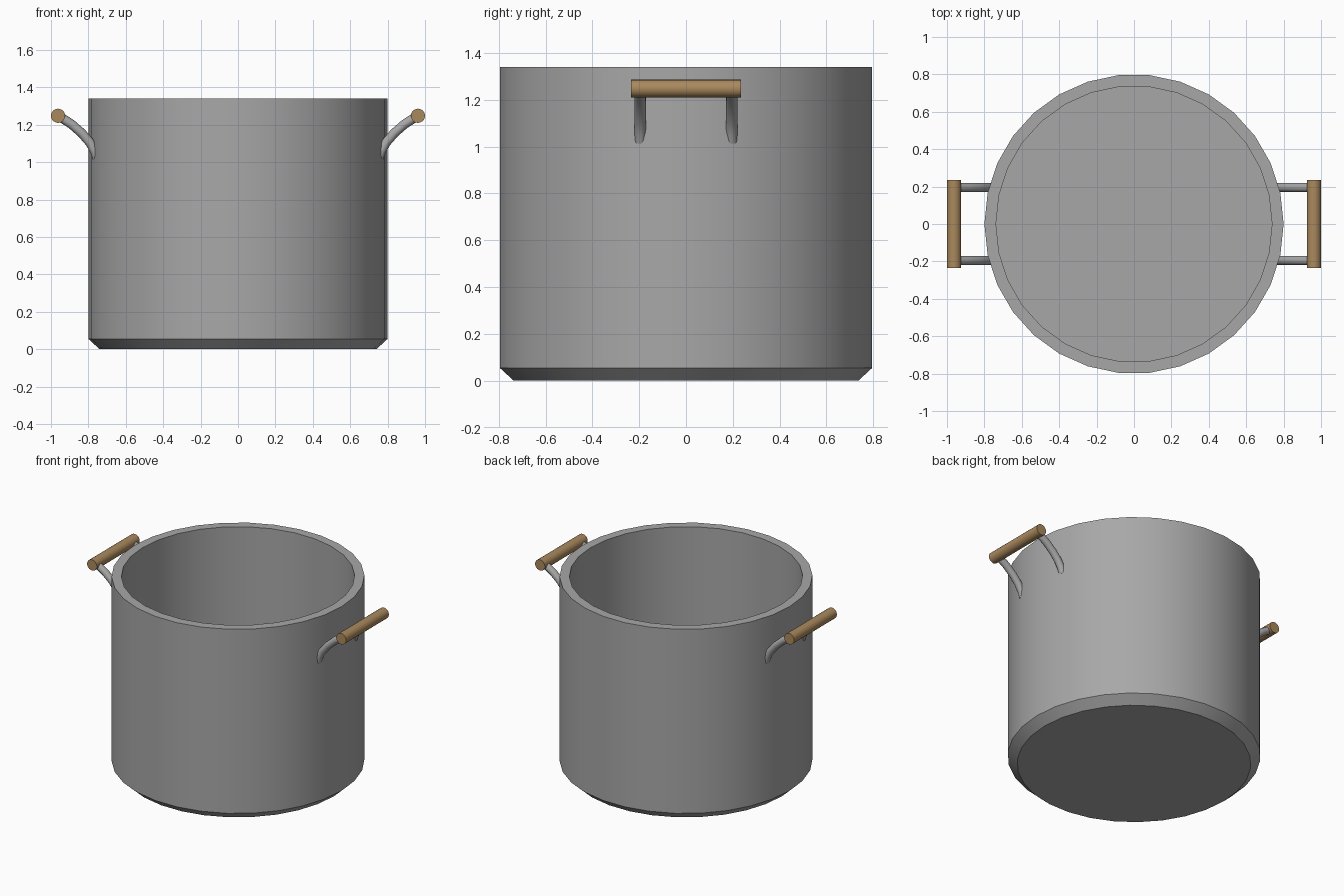
import bpy, bmesh, math
from mathutils import Vector, Matrix

if "Cube" in bpy.data.objects:
    bpy.data.objects.remove(bpy.data.objects["Cube"])


def material(name, rgb):
    m = bpy.data.materials.new(name)
    m.diffuse_color = (*rgb, 1)
    m.use_nodes = True
    m.node_tree.nodes["Principled BSDF"].inputs["Base Color"].default_value = m.diffuse_color
    return m


steel = material("grey_steel", (0.39, 0.39, 0.39))
wood = material("brown_wood", (0.40, 0.25, 0.11))


def finish(name, bm, mat):
    bmesh.ops.recalc_face_normals(bm, faces=bm.faces)
    me = bpy.data.meshes.new(name)
    bm.to_mesh(me)
    bm.free()
    me.materials.append(mat)
    ob = bpy.data.objects.new(name, me)
    bpy.context.collection.objects.link(ob)
    bpy.ops.object.select_all(action='DESELECT')
    ob.select_set(True)
    bpy.context.view_layer.objects.active = ob
    bpy.ops.object.shade_smooth_by_angle(angle=math.radians(35))
    return ob


def skin(bm, rings):
    # joins successive rings of points and caps both ends
    rings = [[bm.verts.new(p) for p in ring] for ring in rings]
    n = len(rings[0])
    for a, b in zip(rings, rings[1:]):
        for i in range(n):
            j = (i + 1) % n
            bm.faces.new((a[i], a[j], b[j], b[i]))
    bm.faces.new(rings[0])
    bm.faces.new(rings[-1])


# Pot body: lathed 30-sided shell with chamfered base
SIDES = 30
profile = [(0.74, 0), (0.80, 0.055), (0.80, 1.34), (0.738, 1.34), (0.738, 0.06)]
bm = bmesh.new()
skin(bm, [[(r * math.cos(math.tau * i / SIDES), r * math.sin(math.tau * i / SIDES), z)
           for i in range(SIDES)] for r, z in profile])
finish("pot_body", bm, steel)

# Handle bracket path in the x-z plane, from the wall up to the grip
path = [(0.752, 1.02), (0.766, 1.06), (0.792, 1.105), (0.835, 1.155),
        (0.89, 1.203), (0.96, 1.248)]


def bracket(name, sx, y, radius=0.025, sides=12):
    rings = []
    for k, (x, z) in enumerate(path):
        p, q = path[max(k - 1, 0)], path[min(k + 1, len(path) - 1)]
        t = Vector((q[0] - p[0], q[1] - p[1])).normalized()
        ring = []
        for i in range(sides):
            a = math.tau * i / sides
            c, s = radius * math.cos(a), radius * math.sin(a)
            ring.append((sx * (x - t.y * c), y + s, z + t.x * c))
        rings.append(ring)
    bm = bmesh.new()
    skin(bm, rings)
    finish(name, bm, steel)


# Two handles: a pair of bent brackets and a wooden grip each
for side, sx in (("right", 1), ("left", -1)):
    for place, y in (("front", -0.195), ("back", 0.195)):
        bracket(f"{side}_{place}_bracket", sx, y)
    bm = bmesh.new()
    bmesh.ops.create_cone(bm, cap_ends=True, segments=20, radius1=0.038, radius2=0.038,
                          depth=0.472,
                          matrix=Matrix.Translation((sx * 0.962, 0, 1.248))
                          @ Matrix.Rotation(math.pi / 2, 4, 'X'))
    finish(f"{side}_grip", bm, wood)
